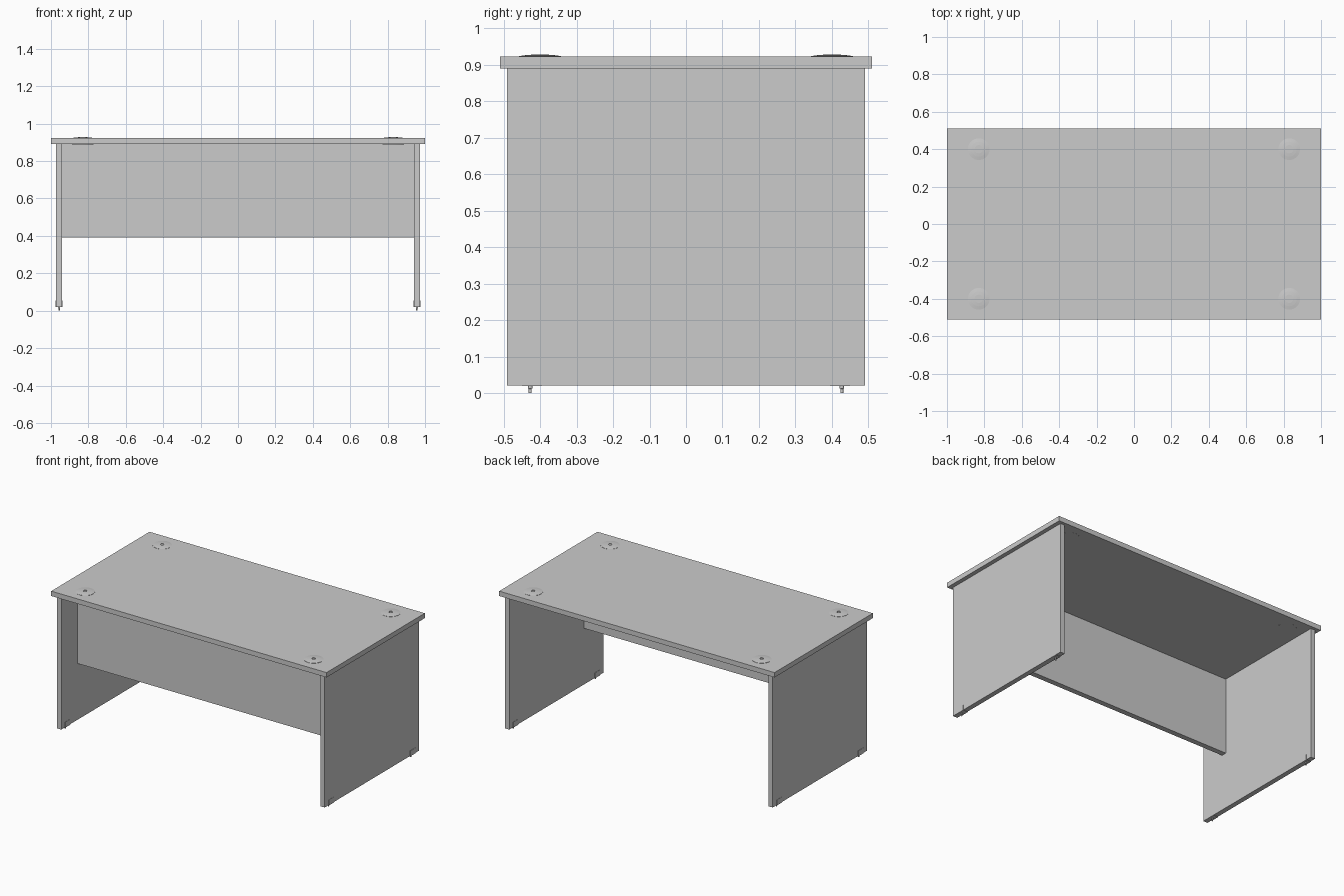
import bpy, bmesh, math

if "Cube" in bpy.data.objects:
    bpy.data.objects.remove(bpy.data.objects["Cube"])

grey = bpy.data.materials.new("plain grey")
grey.diffuse_color = (0.6, 0.6, 0.6, 1)
grey.use_nodes = True
grey.node_tree.nodes["Principled BSDF"].inputs["Base Color"].default_value = grey.diffuse_color


def finish(name, bm):
    bmesh.ops.recalc_face_normals(bm, faces=bm.faces)
    me = bpy.data.meshes.new(name)
    bm.to_mesh(me)
    bm.free()
    me.materials.append(grey)
    ob = bpy.data.objects.new(name, me)
    bpy.context.collection.objects.link(ob)
    return ob


def box(name, lo, hi):
    bm = bmesh.new()
    bmesh.ops.create_cube(bm, size=1)
    for v in bm.verts:
        for i in range(3):
            v.co[i] = lo[i] if v.co[i] < 0 else hi[i]
    return finish(name, bm)


def lathe(name, profile, x, y, n):
    # spin an (r, z) profile around the vertical axis and cap its ends
    bm = bmesh.new()
    rings = [[bm.verts.new((x + r * math.cos(2 * math.pi * i / n),
                            y + r * math.sin(2 * math.pi * i / n), z))
              for i in range(n)] for r, z in profile]
    for a, b in zip(rings, rings[1:]):
        for i in range(n):
            j = (i + 1) % n
            bm.faces.new((a[i], a[j], b[j], b[i]))
    bm.faces.new(rings[0])
    bm.faces.new(rings[-1])
    return finish(name, bm)


# worktop and front modesty panel
box("desk_top", (-1, -0.51, 0.89), (1, 0.51, 0.922))
box("modesty_panel", (-0.941, -0.32, 0.39), (0.941, -0.285, 0.89))

for sx, side in ((-1, "left"), (1, "right")):
    # side panel leg
    xs = sorted((sx * 0.941, sx * 0.973))
    box(side + "_side_panel", (xs[0], -0.49, 0.021), (xs[1], 0.49, 0.89))
    for sy, end in ((-1, "front"), (1, "back")):
        tag = end + "_" + side
        # foot bracket wrapped around the panel's lower edge
        box(tag + "_foot_bracket",
            (xs[0] - 0.002, sy * 0.4225 - 0.0275, 0.019),
            (xs[1] + 0.002, sy * 0.4225 + 0.0275, 0.055))
        # levelling foot
        lathe(tag + "_levelling_foot",
              [(0.004, 0), (0.004, 0.012), (0.006, 0.013), (0.006, 0.025)],
              sx * 0.957, sy * 0.427, 12)
        # shallow domed cable cap with a small hole in the middle
        lathe(tag + "_cable_cap",
              [(0.058, 0.8895), (0.058, 0.9235), (0.04, 0.926), (0.022, 0.9275),
               (0.011, 0.9275), (0.011, 0.9235)],
              sx * 0.83, sy * 0.4, 32)
